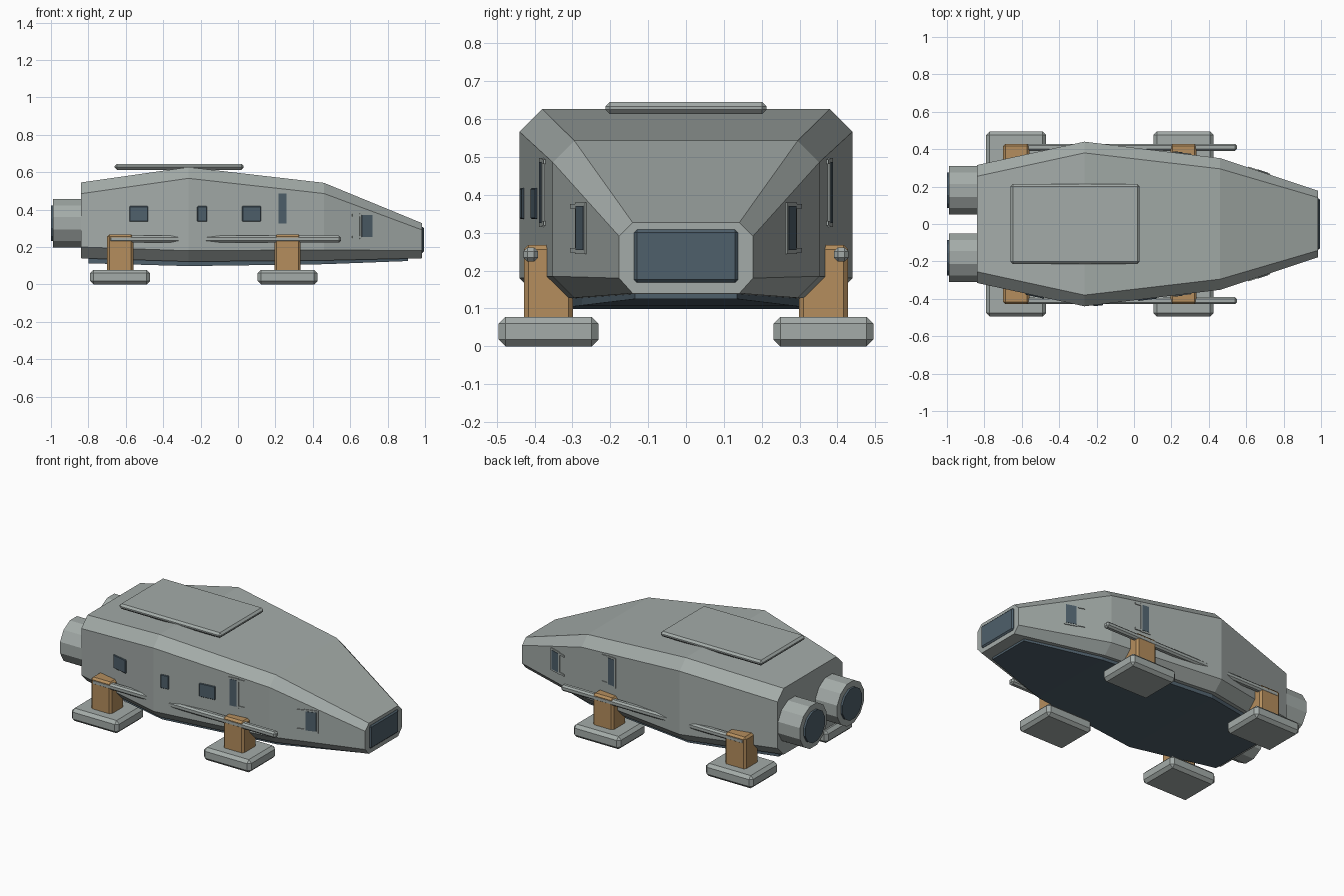
import bpy, bmesh, math
from mathutils import Vector

if "Cube" in bpy.data.objects:
    bpy.data.objects.remove(bpy.data.objects["Cube"])


def material(name, rgb):
    m = bpy.data.materials.new(name)
    m.use_nodes = True
    m.diffuse_color = (*rgb, 1)
    m.node_tree.nodes["Principled BSDF"].inputs["Base Color"].default_value = (*rgb, 1)
    return m


GRAY = material("hull gray", (0.37, 0.41, 0.395))
DARK = material("dark blue glass", (0.077, 0.115, 0.145))
TAN = material("tan strut", (0.46, 0.27, 0.11))


def finish(name, bm, mat):
    bmesh.ops.recalc_face_normals(bm, faces=bm.faces)
    mesh = bpy.data.meshes.new(name)
    bm.to_mesh(mesh)
    bm.free()
    mesh.materials.append(mat)
    ob = bpy.data.objects.new(name, mesh)
    bpy.context.collection.objects.link(ob)
    return ob


def box(name, lo, hi, mat, bevel=0.0, turn=0.0):
    """Box between two corners, chamfered, turned about z around its centre."""
    lo, hi = Vector(lo), Vector(hi)
    bm = bmesh.new()
    bmesh.ops.create_cube(bm, size=1)
    bmesh.ops.scale(bm, vec=hi - lo, verts=bm.verts)
    if bevel:
        bmesh.ops.bevel(bm, geom=bm.edges[:], offset=bevel, segments=1, affect='EDGES')
    ob = finish(name, bm, mat)
    ob.location = (lo + hi) / 2
    ob.rotation_euler.z = turn
    return ob


def loft(name, rings, mat):
    """Skin a list of equal-length closed sections and cap both ends."""
    bm = bmesh.new()
    loops = [[bm.verts.new(p) for p in ring] for ring in rings]
    for a, b in zip(loops, loops[1:]):
        for i in range(len(a)):
            j = (i + 1) % len(a)
            bm.faces.new((a[i], a[j], b[j], b[i]))
    bm.faces.new(loops[0])
    bm.faces.new(loops[-1])
    return finish(name, bm, mat)


def section(x, half, bottom, top, cut, low):
    """Octagonal hull section with chamfered corners."""
    right = [(half - cut, top), (half, top - cut), (half, low), (half - cut, bottom)]
    return [(x, y, z) for y, z in right] + [(x, -y, z) for y, z in reversed(right)]


# Hull
STATIONS = [(-0.84, 0.315, 0.14, 0.545, 0.06, 0.2),
            (-0.265, 0.44, 0.122, 0.627, 0.06, 0.18),
            (0.46, 0.352, 0.128, 0.543, 0.057, 0.185),
            (0.985, 0.177, 0.14, 0.327, 0.036, 0.18)]
loft("hull", [section(*s) for s in STATIONS], GRAY)

# Belly plate
belly = [(-0.8, 0.245, 0.113), (-0.265, 0.355, 0.098), (0.46, 0.275, 0.108), (0.91, 0.135, 0.125)]
loft("belly_plate", [[(x, -w, z), (x, w, z), (x, w, 0.16), (x, -w, 0.16)] for x, w, z in belly], DARK)

# Roof panel and nose window
box("roof_panel", (-0.66, -0.213, 0.613), (0.03, 0.213, 0.645), GRAY, 0.012)
box("nose_window", (0.96, -0.137, 0.168), (0.994, 0.137, 0.308), DARK, 0.008)


def cylinder_x(name, x0, x1, y, z, r, sides, mat):
    ring = [(math.cos(t) * r + y, math.sin(t) * r + z)
            for t in ((i + 0.5) * math.tau / sides for i in range(sides))]
    return loft(name, [[(x, a, b) for a, b in ring] for x in (x0, x1)], mat)


# Hull side position and slope at x
def side(x):
    for a, b in zip(STATIONS, STATIONS[1:]):
        if x <= b[0]:
            slope = (b[1] - a[1]) / (b[0] - a[0])
            return a[1] + slope * (x - a[0]), math.atan(slope)


def side_plate(name, s, x0, x1, z0, z1, out, mat, bevel=0.0):
    """Thin plate lying along the hull side, standing proud by out."""
    y, angle = side((x0 + x1) / 2)
    stretch = (x1 - x0) / 2 / math.cos(angle)
    mid = (x0 + x1) / 2
    return box(name, (mid - stretch, s * y - out, z0), (mid + stretch, s * y + out, z1),
               mat, bevel, s * angle)


for label, s in (("left", 1), ("right", -1)):
    # Engines
    cylinder_x(f"engine_{label}", -0.988, -0.8, s * 0.18, 0.327, 0.134, 12, GRAY)
    cylinder_x(f"exhaust_{label}", -1.0, -0.97, s * 0.18, 0.327, 0.098, 12, DARK)

    # Side rail running through both struts
    box(f"rail_{label}", (-0.69, s * 0.41 - 0.019, 0.224), (0.55, s * 0.41 + 0.019, 0.261), GRAY, 0.01)

    # Landing gear
    for end, x in (("rear", -0.63), ("front", 0.265)):
        box(f"{end}_strut_{label}", (x - 0.07, s * 0.363 - 0.065, 0.06),
            (x + 0.07, s * 0.363 + 0.065, 0.268), TAN, 0.012)
        box(f"{end}_foot_{label}", (x - 0.16, s * 0.363 - 0.132, 0),
            (x + 0.16, s * 0.363 + 0.132, 0.078), GRAY, 0.018)

    # Framed side windows with trim bars
    for tag, x0, x1, z0, z1, t0, t1 in (("tall", 0.215, 0.258, 0.325, 0.487, 0.26, 0.305),
                                        ("nose", 0.66, 0.718, 0.254, 0.37, 0.61, 0.65)):
        side_plate(f"{tag}_window_frame_{label}", s, x0 - 0.01, x1 + 0.01, z0 - 0.01, z1 + 0.01, 0.005, GRAY)
        side_plate(f"{tag}_window_glass_{label}", s, x0, x1, z0, z1, 0.007, DARK)
        for part, z in (("lower", z0), ("upper", z1)):
            side_plate(f"{tag}_window_{part}_trim_{label}", s, t0, t1, z - 0.006, z + 0.006, 0.005, GRAY)

# Plain windows on the right side only
for tag, x0, x1 in (("rear", -0.58, -0.48), ("middle", -0.218, -0.166), ("front", 0.022, 0.122)):
    side_plate(f"{tag}_side_window", -1, x0, x1, 0.336, 0.418, 0.006, DARK, 0.003)
